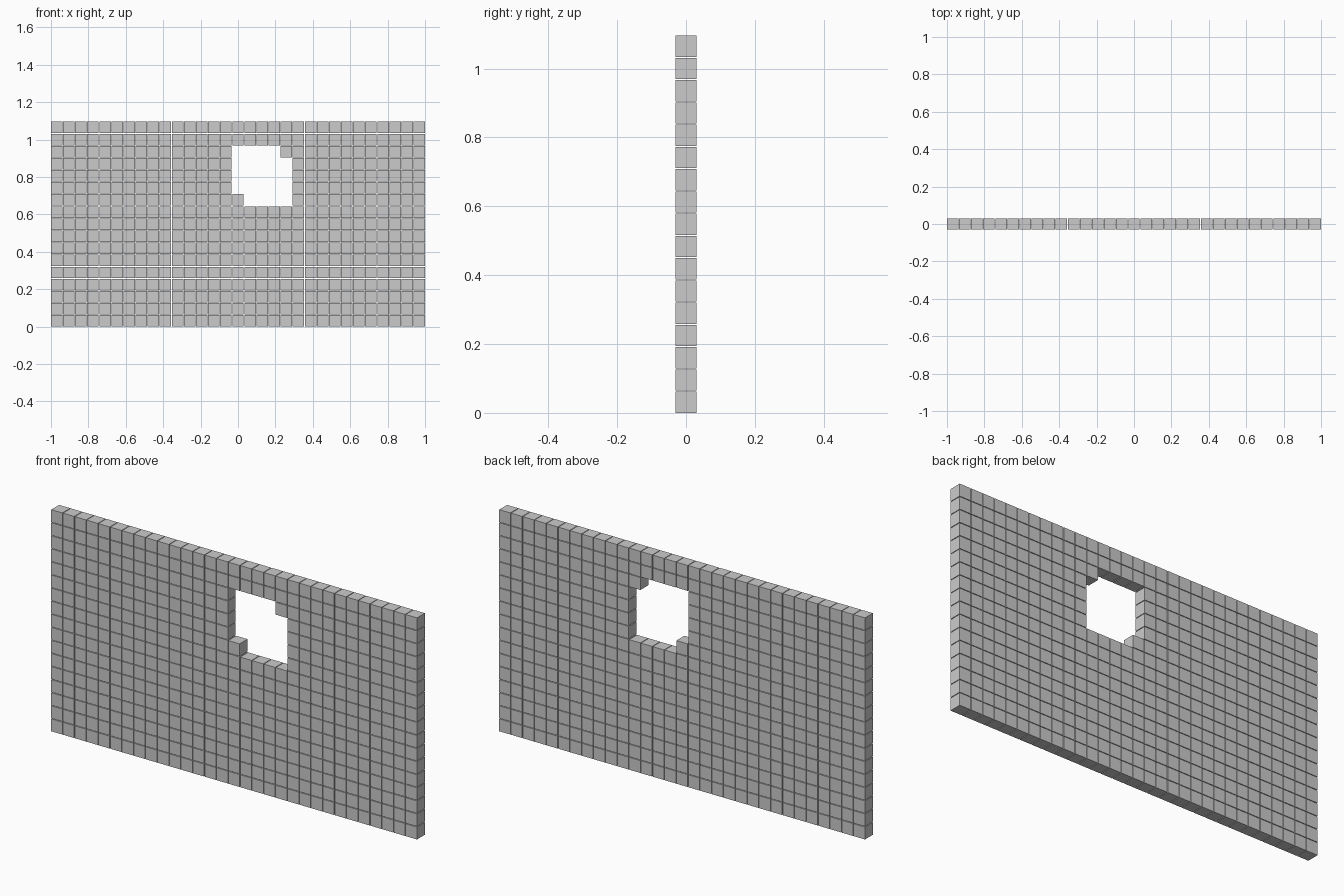
import bpy
import bmesh
from mathutils import Matrix, Vector

if "Cube" in bpy.data.objects:
    bpy.data.objects.remove(bpy.data.objects["Cube"], do_unlink=True)

COLUMNS, ROWS = 31, 17
FILL = 0.95                              # block size as a share of the spacing
PITCH = 2 / (COLUMNS - 1 + FILL)
SIZE = PITCH * FILL

# Window opening, with two opposite corner blocks left in place
opening = {(c, r) for c in range(15, 20) for r in range(10, 15)}
opening -= {(15, 10), (19, 14)}

# Wall of separate cubic blocks with narrow gaps
bm = bmesh.new()
for col in range(COLUMNS):
    for row in range(ROWS):
        if (col, row) in opening:
            continue
        centre = Vector(((col - (COLUMNS - 1) / 2) * PITCH, 0, row * PITCH + SIZE / 2))
        bmesh.ops.create_cube(bm, size=SIZE, matrix=Matrix.Translation(centre))

mesh = bpy.data.meshes.new("block_wall")
bm.to_mesh(mesh)
bm.free()
wall = bpy.data.objects.new("block_wall", mesh)
bpy.context.collection.objects.link(wall)
